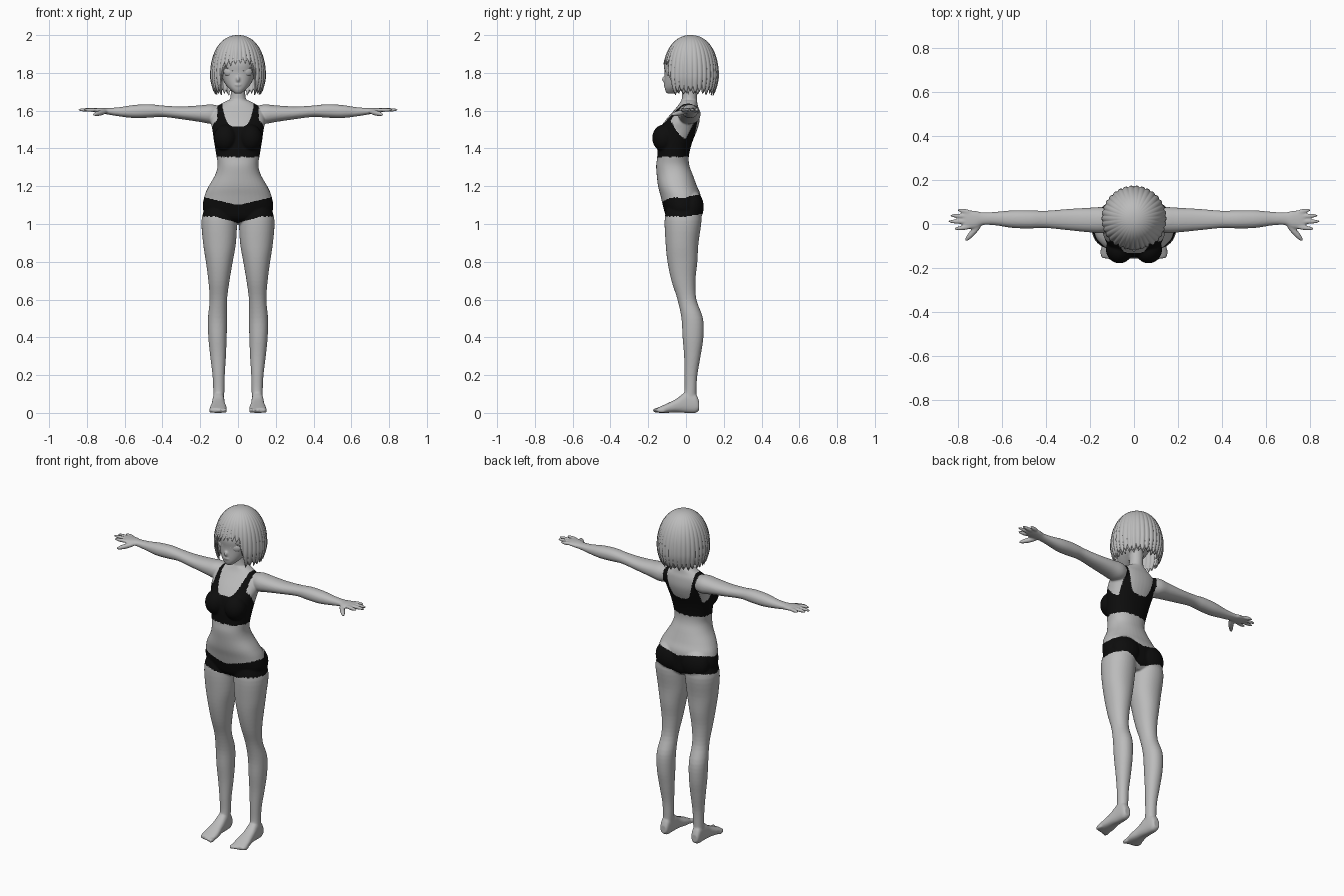
import bpy
import bmesh
from math import sin, cos, pi, tau, copysign
from mathutils import Matrix, Vector

cube = bpy.data.objects.get("Cube")
if cube:
    bpy.data.objects.remove(cube, do_unlink=True)


def material(name, value):
    mat = bpy.data.materials.new(name)
    mat.use_nodes = True
    colour = (value, value, value, 1)
    mat.diffuse_color = colour
    mat.node_tree.nodes["Principled BSDF"].inputs["Base Color"].default_value = colour
    return mat


grey = material("light_grey", 0.5)
black = material("black_cloth", 0.004)


def add_object(name, bm):
    bmesh.ops.recalc_face_normals(bm, faces=bm.faces)
    mesh = bpy.data.meshes.new(name)
    bm.to_mesh(mesh)
    bm.free()
    obj = bpy.data.objects.new(name, mesh)
    bpy.context.collection.objects.link(obj)
    mesh.materials.append(grey)
    mesh.shade_smooth()
    return obj


def smooth_keys(keys, steps=4):
    """Catmull-Rom interpolation between the key sections."""
    out = []
    last = len(keys) - 1
    for i in range(last):
        a, b, c, d = (keys[max(0, min(last, i + k))] for k in (-1, 0, 1, 2))
        for s in range(steps):
            t = s / steps
            out.append([q + t / 2 * (r - p + t * (2*p - 5*q + 4*r - w + t * (3*q - p - 3*r + w)))
                        for p, q, r, w in zip(a, b, c, d)])
    out.append(keys[-1])
    return out


def loft(bm, axis, keys, power=2.2, sides=40):
    """Skin superellipse sections; each key is position, then low and high on the other two axes."""
    others = [k for k in range(3) if k != axis]
    rings = []
    for pos, lo1, hi1, lo2, hi2 in smooth_keys(keys):
        ring = []
        for i in range(sides):
            ang = tau * i / sides
            co = [0, 0, 0]
            co[axis] = pos
            for k, lo, hi, f in ((others[0], lo1, hi1, cos(ang)), (others[1], lo2, hi2, sin(ang))):
                co[k] = (lo + hi) / 2 + (hi - lo) / 2 * copysign(abs(f) ** (2 / power), f)
            ring.append(bm.verts.new(co))
        rings.append(ring)
    for a, b in zip(rings, rings[1:]):
        for i in range(sides):
            j = (i + 1) % sides
            bm.faces.new((a[i], a[j], b[j], b[i]))
    bm.faces.new(rings[0])
    bm.faces.new(rings[-1])


def ellipsoid(bm, loc, size, rot=None):
    bmesh.ops.create_uvsphere(bm, u_segments=24, v_segments=16, radius=1,
                              matrix=Matrix.LocRotScale(Vector(loc), rot, Vector(size)))


def finger(bm, start, end, radius):
    a, b = Vector(start), Vector(end)
    ellipsoid(bm, (a + b) / 2, (radius, radius, (b - a).length / 2), (b - a).to_track_quat('Z', 'Y'))


body = bmesh.new()

# Leg
loft(body, 2, [(1.1, .02, .17, -.1, .07), (1.02, .006, .193, -.113, .082),
               (.9, .011, .185, -.108, .066), (.8, .028, .17, -.098, .06),
               (.7, .045, .157, -.077, .05), (.6, .058, .15, -.045, .055),
               (.5, .058, .159, -.024, .09), (.4, .06, .157, -.018, .092),
               (.3, .064, .147, -.01, .077), (.2, .07, .135, -.008, .06),
               (.12, .072, .131, -.008, .055), (.06, .075, .132, -.02, .055)], 2.1)

# Foot and toes
loft(body, 1, [(.07, .085, .125, .015, .06), (.05, .077, .132, 0, .1), (0, .072, .135, 0, .11),
               (-.05, .068, .14, .003, .075), (-.1, .06, .148, 0, .05),
               (-.14, .062, .15, 0, .032), (-.155, .07, .145, .004, .025)], 2.5)
for i in range(5):
    ellipsoid(body, (.07 + .018 * i, -.152 + .006 * i, .013), (.011, .025, .013))

# Arm and palm
loft(body, 0, [(.09, -.02, .06, 1.54, 1.622), (.14, -.04, .076, 1.53, 1.633),
               (.2, -.038, .074, 1.54, 1.628), (.3, -.028, .068, 1.555, 1.622),
               (.4, -.018, .06, 1.567, 1.627), (.47, -.02, .062, 1.563, 1.634),
               (.55, -.018, .062, 1.561, 1.63), (.63, -.006, .055, 1.57, 1.618),
               (.69, -.005, .053, 1.58, 1.614), (.72, -.02, .06, 1.585, 1.615),
               (.76, -.022, .062, 1.592, 1.614), (.777, -.018, .058, 1.596, 1.611)])

# Fingers and thumb
for y, tip_x, tip_y in ((-.013, .818, -.022), (.01, .847, .012), (.032, .838, .039), (.052, .802, .064)):
    finger(body, (.735, y, 1.604), (tip_x, tip_y, 1.604), .0105)
finger(body, (.69, .01, 1.598), (.768, -.078, 1.578), .014)

# Bust and buttock
ellipsoid(body, (.066, -.115, 1.455), (.062, .064, .072))
ellipsoid(body, (.085, .028, 1.09), (.09, .066, .09))

# Mirror the paired parts
copies = bmesh.ops.duplicate(body, geom=body.verts[:] + body.edges[:] + body.faces[:])["geom"]
bmesh.ops.scale(body, vec=(-1, 1, 1), verts=[v for v in copies if isinstance(v, bmesh.types.BMVert)])


def centred(keys):
    return [(z, -w, w, front, back) for z, w, front, back in keys]


# Torso
loft(body, 2, centred([(1.0, .06, -.06, .04), (1.03, .15, -.1, .07), (1.08, .186, -.118, .078),
                       (1.15, .177, -.135, .078), (1.2, .155, -.148, .058),
                       (1.26, .121, -.155, .036), (1.31, .108, -.158, .018),
                       (1.36, .114, -.152, .015), (1.43, .126, -.152, .032),
                       (1.5, .136, -.14, .06), (1.55, .145, -.108, .072),
                       (1.6, .135, -.065, .07), (1.63, .1, -.04, .062), (1.655, .055, -.025, .058)]))

# Neck
loft(body, 2, centred([(1.6, .06, -.03, .06), (1.66, .043, -.022, .058),
                       (1.7, .038, -.02, .058), (1.78, .042, -.02, .06)]), 2)

# Head, nose and lips
loft(body, 2, centred([(1.69, .016, -.098, -.06), (1.7, .028, -.107, -.04), (1.72, .05, -.113, 0),
                       (1.75, .073, -.114, .06), (1.8, .092, -.113, .1), (1.85, .1, -.117, .12),
                       (1.9, .098, -.1, .12), (1.95, .07, -.06, .09), (1.97, .03, -.02, .05)]))
ellipsoid(body, (0, -.114, 1.766), (.009, .014, .016))
ellipsoid(body, (0, -.112, 1.737), (.018, .008, .006))

# Fuse the parts into one continuous skin
figure = add_object("body", body)
remesh = figure.modifiers.new("fuse", 'REMESH')
remesh.mode = 'VOXEL'
remesh.voxel_size = .005
relax = figure.modifiers.new("relax", 'SMOOTH')
relax.factor = .5
relax.iterations = 4
graph = bpy.context.evaluated_depsgraph_get()
fused = bpy.data.meshes.new_from_object(figure.evaluated_get(graph))
figure.modifiers.clear()
figure.data = fused
fused.materials.clear()
fused.materials.append(grey)
fused.materials.append(black)
fused.shade_smooth()


def is_shorts(x, y, z):
    back = max(0, y)
    top = 1.1 + .04 * min(1, x / .17) + .4 * back
    bottom = 1.005 + .035 * min(1, x / .12) + .15 * back
    return bottom < z < top


def is_top(x, y, z):
    if not 1.355 < z < 1.65 or x > .16:
        return False
    neckline = (1.515 if y < 0 else 1.47) + .12 * (x / .085) ** 4
    armhole = x > .11 and z > 1.45 + 12 * (y - .01) ** 2
    shoulder = x > .118 and z > 1.54
    return not (x < .087 and z > neckline or armhole or shoulder)


# Colour the clothes
for face in fused.polygons:
    x, y, z = face.center
    face.material_index = int(is_shorts(abs(x), y, z) or is_top(abs(x), y, z))

# Eyes and upper lids
for side, name in ((1, "left"), (-1, "right")):
    turn = Matrix.Rotation(side * .42, 3, 'Z').to_quaternion()
    eye = bmesh.new()
    ellipsoid(eye, (side * .052, -.091, 1.806), (.026, .011, .022), turn)
    add_object(name + "_eye", eye)
    curve = bpy.data.curves.new(name + "_eyelid", 'CURVE')
    curve.dimensions = '3D'
    curve.bevel_depth = .002
    line = curve.splines.new('POLY')
    line.points.add(12)
    for i, point in enumerate(line.points):
        ang = pi * i / 12
        offset = turn @ Vector((.029 * cos(ang), -.006, .024 * sin(ang)))
        point.co = (*(Vector((side * .052, -.092, 1.806)) + offset), 1)
    curve.materials.append(grey)
    lid = bpy.data.objects.new(name + "_eyelid", curve)
    bpy.context.collection.objects.link(lid)


def hair_layer(name, scale, locks, shift):
    """Domed bob whose lower edge is split into pointed locks and lifted over the face."""
    bm = bmesh.new()
    sides, rows = locks * 8, 28
    rings = []
    for r in range(rows + 1):
        s = r / rows
        ring = []
        for i in range(sides):
            ang = tau * i / sides
            signed = ang if ang < pi else ang - tau
            p = (locks * ang / tau + shift) % 1
            valley = abs(2 * p - 1)
            side = max(0, min(1, (abs(signed) - .55) / .28))
            side = side * side * (3 - 2 * side)
            fringe = 1.835 + .015 * sin(3 * signed + 1) + .03 * valley
            nape = 1.69 + .012 * sin(7 * ang) ** 2 + .025 * valley
            bottom = fringe + (nape - fringe) * side
            z = 2 - (2 - bottom) * (1 - cos(s * pi / 2))
            if z > 1.78:
                rad = max(0, 1 - ((z - 1.78) / .22) ** 2.2) ** (1 / 2.2)
            else:
                rad = 1 - .15 * ((1.78 - z) / .09) ** 1.5
            rad *= scale * (1 - .045 * s * valley ** 2)
            ring.append(bm.verts.new((.148 * rad * sin(ang), .025 - .15 * rad * cos(ang),
                                      z - (1 - scale) * .2)))
        rings.append(ring)
    for a, b in zip(rings, rings[1:]):
        for i in range(sides):
            j = (i + 1) % sides
            bm.faces.new((a[i], b[i], b[j], a[j]))
    bmesh.ops.remove_doubles(bm, verts=bm.verts, dist=.0001)
    hair = add_object(name, bm)
    shell = hair.modifiers.new("thickness", 'SOLIDIFY')
    shell.thickness = .006
    shell.offset = -1


hair_layer("hair_outer_layer", 1, 34, 0)
hair_layer("hair_under_layer", .95, 30, .5)
